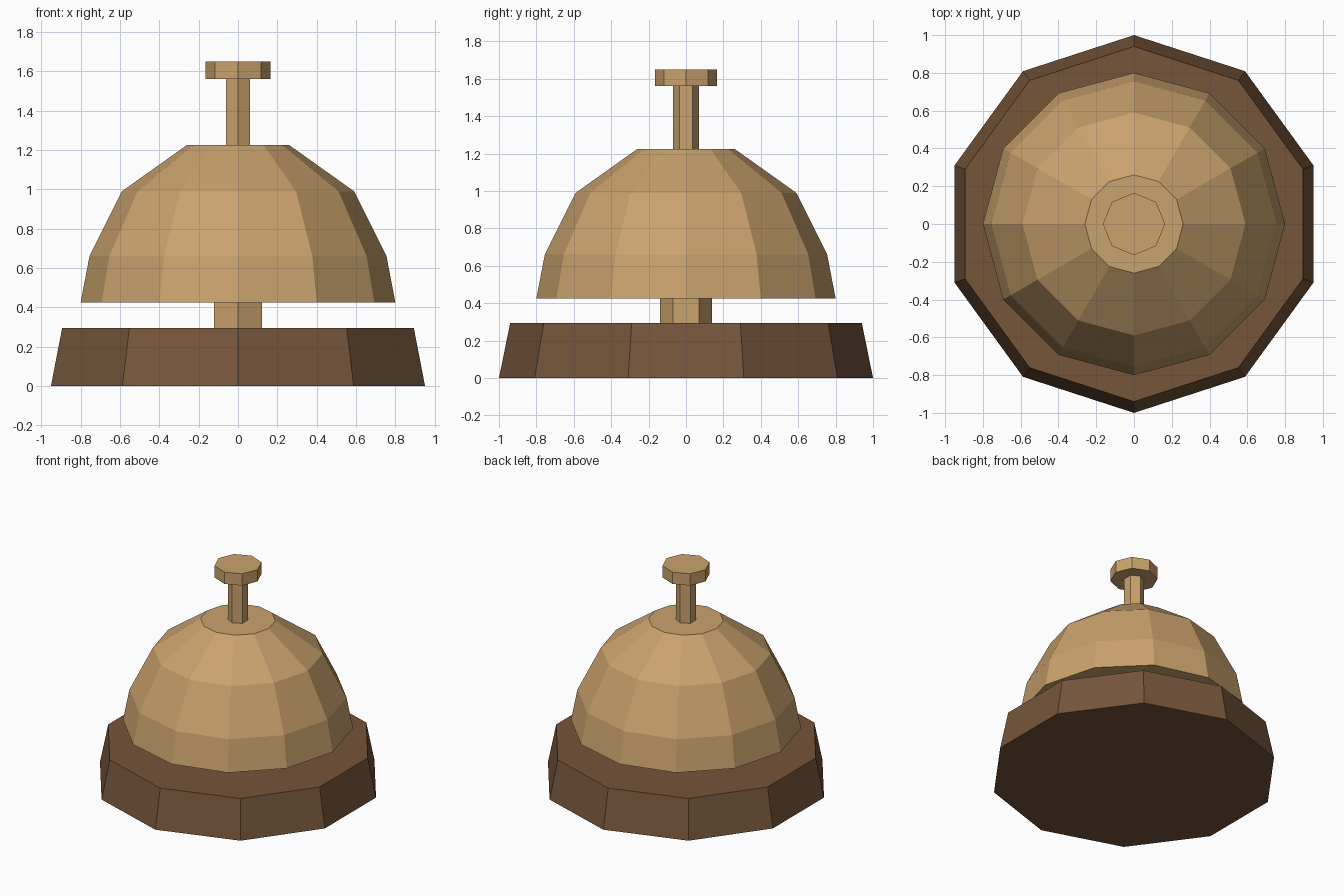
import bpy
import bmesh
import math

if "Cube" in bpy.data.objects:
    bpy.data.objects.remove(bpy.data.objects["Cube"])


def material(name, srgb):
    linear = [((c / 255 + 0.055) / 1.055) ** 2.4 for c in srgb]
    mat = bpy.data.materials.new(name)
    mat.diffuse_color = (*linear, 1.0)
    mat.use_nodes = True
    mat.node_tree.nodes["Principled BSDF"].inputs["Base Color"].default_value = mat.diffuse_color
    return mat


def turned(name, sides, profile, mat):
    """Closed faceted solid from (radius, z) rings, with a corner facing +y."""
    bm = bmesh.new()
    rings = []
    for r, z in profile:
        ring = []
        for i in range(sides):
            a = math.pi / 2 + math.tau * i / sides
            ring.append(bm.verts.new((r * math.cos(a), r * math.sin(a), z)))
        rings.append(ring)
    for low, high in zip(rings, rings[1:]):
        for i in range(sides):
            j = (i + 1) % sides
            bm.faces.new((low[i], low[j], high[j], high[i]))
    bm.faces.new(rings[0][::-1])
    bm.faces.new(rings[-1])
    mesh = bpy.data.meshes.new(name)
    bm.to_mesh(mesh)
    bm.free()
    mesh.materials.append(mat)
    obj = bpy.data.objects.new(name, mesh)
    bpy.context.collection.objects.link(obj)
    return obj


wood = material("dark_wood", (118, 85, 58))
brass = material("brass", (202, 162, 109))

# Tapered wooden base
turned("base", 10, [(1.0, 0.0), (0.94, 0.295)], wood)
# Short post holding the bell above the base
turned("post", 6, [(0.14, 0.295), (0.14, 0.425)], brass)
# Bell dome
turned("bell_dome", 12, [(0.80, 0.425), (0.755, 0.66), (0.59, 0.99), (0.26, 1.225)], brass)
# Plunger stem and button
turned("plunger_stem", 6, [(0.07, 1.225), (0.07, 1.56)], brass)
turned("plunger_button", 8, [(0.165, 1.56), (0.165, 1.65)], brass)
